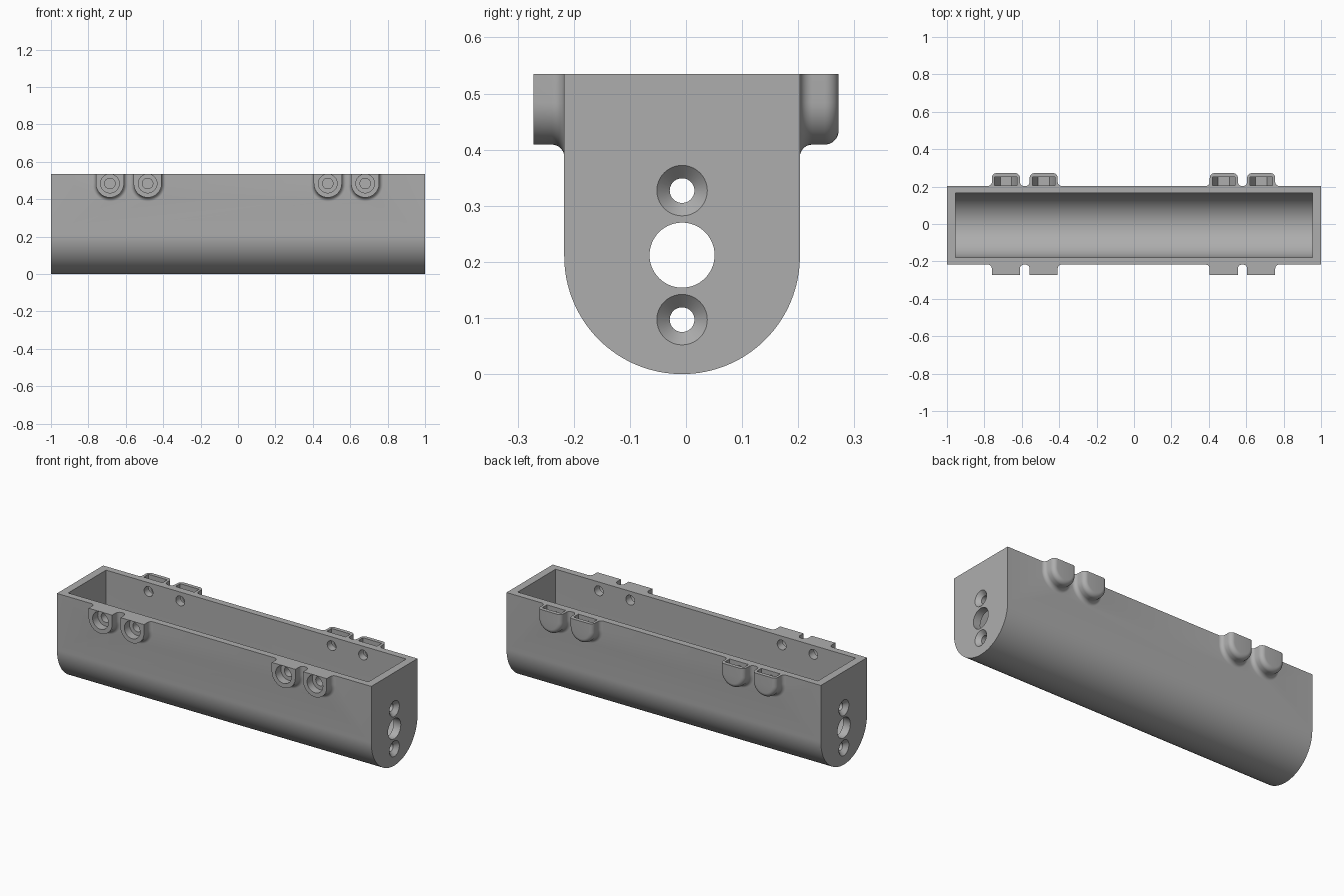
import bpy
import bmesh
from math import sin, cos, pi

cube = bpy.data.objects.get("Cube")
if cube:
    bpy.data.objects.remove(cube, do_unlink=True)

MID_Y = -0.007           # centre line of the trough
RADIUS = 0.21            # outer radius of the rounded underside
TOP = 0.535
FRONT, BACK = MID_Y - RADIUS, MID_Y + RADIUS
BOSS_X = (-0.685, -0.483, 0.48, 0.68)
BOSS_Z = 0.484
BOSS_R = 0.075
FILLET = 0.022

grey = bpy.data.materials.new("plain grey")
grey.use_nodes = True
colour = (0.42, 0.42, 0.42, 1)
grey.diffuse_color = colour
grey.node_tree.nodes["Principled BSDF"].inputs["Base Color"].default_value = colour


def u_shape(centre, cz, r, top, steps):
    """Half circle below, straight sides up to the top."""
    arc = [(centre + r * cos(pi + pi * i / steps), cz + r * sin(pi + pi * i / steps))
           for i in range(steps + 1)]
    return [(centre - r, top)] + arc + [(centre + r, top)]


def circle(centre, cz, r, steps=40):
    return [(centre + r * cos(2 * pi * i / steps), cz + r * sin(2 * pi * i / steps))
            for i in range(steps)]


def loft(name, axis, sections):
    """Skin a solid through (position, outline) sections along x or y."""
    bm = bmesh.new()
    rings = []
    for pos, outline in sections:
        rings.append([bm.verts.new((pos, a, z) if axis == "x" else (a, pos, z))
                      for a, z in outline])
    for lower, upper in zip(rings, rings[1:]):
        for i in range(len(lower)):
            j = (i + 1) % len(lower)
            bm.faces.new((lower[i], lower[j], upper[j], upper[i]))
    bm.faces.new(rings[0])
    bm.faces.new(rings[-1])
    bmesh.ops.recalc_face_normals(bm, faces=bm.faces)
    mesh = bpy.data.meshes.new(name)
    bm.to_mesh(mesh)
    bm.free()
    mesh.materials.append(grey)
    obj = bpy.data.objects.new(name, mesh)
    bpy.context.collection.objects.link(obj)
    return obj


def combine(target, tool, operation):
    """Apply a boolean and discard the tool."""
    mod = target.modifiers.new("boolean", "BOOLEAN")
    mod.operation, mod.solver, mod.object = operation, "EXACT", tool
    bpy.context.view_layer.objects.active = target
    bpy.ops.object.modifier_apply(modifier=mod.name)
    bpy.data.objects.remove(tool, do_unlink=True)


def boss(name, x, side, rounded):
    """Raised lug with a fillet at the wall and, if rounded, a soft outer edge."""
    wall = FRONT if side < 0 else BACK
    outer = 0.272
    path = [(wall - side * 0.02, BOSS_R + FILLET)]
    for i in range(9):
        t = pi / 2 * i / 8
        path.append((wall + side * FILLET * (1 - cos(t)),
                     BOSS_R + FILLET * (1 - sin(t))))
    if rounded:
        soft = 0.025
        for i in range(9):
            t = pi / 2 * i / 8
            path.append((side * (outer - soft + soft * sin(t)),
                         BOSS_R - soft * (1 - cos(t))))
    else:
        path.append((side * outer, BOSS_R))
    return loft(name, "y", [(y, u_shape(x, BOSS_Z, r, TOP + 0.04, 28)) for y, r in path])


# Outer shell with a rounded underside
shell = u_shape(MID_Y, RADIUS, RADIUS, TOP + 0.06, 64)
trough = loft("trough", "x", [(-1, shell), (1, shell)])

# Screw lugs in front, nut lugs behind
for x in BOSS_X:
    combine(trough, boss("screw_lug", x, -1, False), "UNION")
    combine(trough, boss("nut_lug", x, 1, True), "UNION")

# Level the rim
slab = [(-1, TOP), (1, TOP), (1, 1), (-1, 1)]
combine(trough, loft("rim_trim", "x", [(-2, slab), (2, slab)]), "DIFFERENCE")

# Hollow interior
hollow = u_shape(MID_Y, RADIUS, 0.172, 0.7, 64)
combine(trough, loft("hollow", "x", [(-0.955, hollow), (0.955, hollow)]), "DIFFERENCE")

for x in BOSS_X:
    # Hexagonal nut slot, open at the top
    w = 0.06
    h = w * sin(pi / 3)
    slot = [(x - w, 0.7), (x - w, BOSS_Z), (x - w / 2, BOSS_Z - h),
            (x + w / 2, BOSS_Z - h), (x + w, BOSS_Z), (x + w, 0.7)]
    combine(trough, loft("nut_slot", "y", [(0.207, slot), (0.25, slot)]), "DIFFERENCE")
    # Counterbored screw hole through both walls
    wide, narrow = circle(x, BOSS_Z, 0.05), circle(x, BOSS_Z, 0.028)
    screw = [(-0.4, wide), (-0.225, wide), (-0.225, narrow), (0.23, narrow)]
    combine(trough, loft("screw_hole", "y", screw), "DIFFERENCE")

# End holes: a plain cable hole between two countersunk holes
for end in (-1, 1):
    plain = circle(MID_Y, 0.212, 0.058, 56)
    combine(trough, loft("cable_hole", "x", [(end * 0.9, plain), (end * 1.1, plain)]),
            "DIFFERENCE")
    for z in (0.097, 0.327):
        cone = [(end * p, circle(MID_Y, z, r))
                for p, r in ((0.9, 0.022), (0.977, 0.022), (1.02, 0.065))]
        combine(trough, loft("countersunk_hole", "x", cone), "DIFFERENCE")

# Smooth curves, crisp edges
bpy.ops.object.select_all(action="DESELECT")
trough.select_set(True)
bpy.context.view_layer.objects.active = trough
bpy.ops.object.shade_smooth_by_angle(angle=pi / 6)
